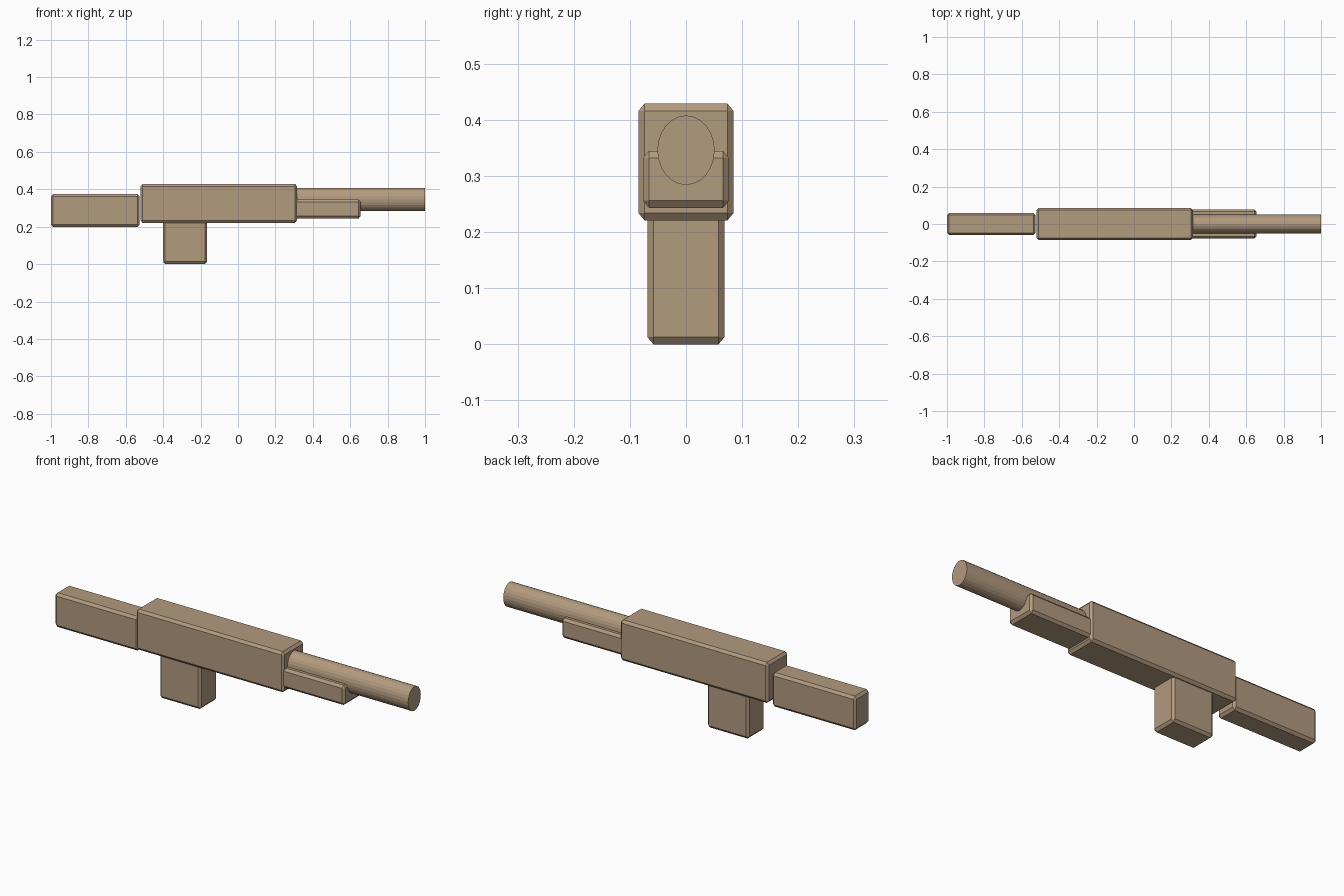
import bpy, bmesh, math
from mathutils import Matrix, Vector

if "Cube" in bpy.data.objects:
    bpy.data.objects.remove(bpy.data.objects["Cube"])

tan = bpy.data.materials.new("tan")
tan.diffuse_color = (0.45, 0.325, 0.212, 1)
tan.use_nodes = True
tan.node_tree.nodes["Principled BSDF"].inputs["Base Color"].default_value = tan.diffuse_color

# Chamfer depth along each axis
CHAMFER = Vector((0.011, 0.0112, 0.0132))


def finish(bm, name):
    bmesh.ops.recalc_face_normals(bm, faces=bm.faces)
    mesh = bpy.data.meshes.new(name)
    bm.to_mesh(mesh)
    bm.free()
    mesh.materials.append(tan)
    obj = bpy.data.objects.new(name, mesh)
    bpy.context.collection.objects.link(obj)
    return obj


def chamfered_box(name, x0, x1, half_width, z0, z1):
    """Box whose edges are all cut by one flat chamfer."""
    size = Vector((x1 - x0, 2 * half_width, z1 - z0))
    bm = bmesh.new()
    bmesh.ops.create_cube(bm, size=1)
    bmesh.ops.scale(bm, vec=[s / c for s, c in zip(size, CHAMFER)], verts=bm.verts)
    bmesh.ops.bevel(bm, geom=bm.edges[:], offset=1, offset_type='OFFSET',
                    segments=1, affect='EDGES')
    bmesh.ops.scale(bm, vec=CHAMFER, verts=bm.verts)
    bmesh.ops.translate(bm, vec=((x0 + x1) / 2, 0, (z0 + z1) / 2), verts=bm.verts)
    return finish(bm, name)


def oval_tube(name, x0, x1, half_width, half_height, z, sides=24):
    """Solid rod along x with an oval section."""
    bm = bmesh.new()
    bmesh.ops.create_cone(bm, cap_ends=True, segments=sides,
                          radius1=1, radius2=1, depth=x1 - x0)
    bmesh.ops.rotate(bm, matrix=Matrix.Rotation(math.pi / 2, 3, 'Y'), verts=bm.verts)
    bmesh.ops.scale(bm, vec=(1, half_width, half_height), verts=bm.verts)
    bmesh.ops.translate(bm, vec=((x0 + x1) / 2, 0, z), verts=bm.verts)
    return finish(bm, name)


# Main body, rear stock, lower grip and fore-end
chamfered_box("body", -0.521, 0.316, 0.085, 0.221, 0.429)
chamfered_box("stock", -1.0, -0.526, 0.058, 0.199, 0.374)
chamfered_box("grip", -0.40, -0.166, 0.069, 0.0, 0.24)
chamfered_box("fore_end", 0.28, 0.655, 0.077, 0.243, 0.345)

# Barrel
oval_tube("barrel", 0.28, 1.0, 0.051, 0.062, 0.346)
